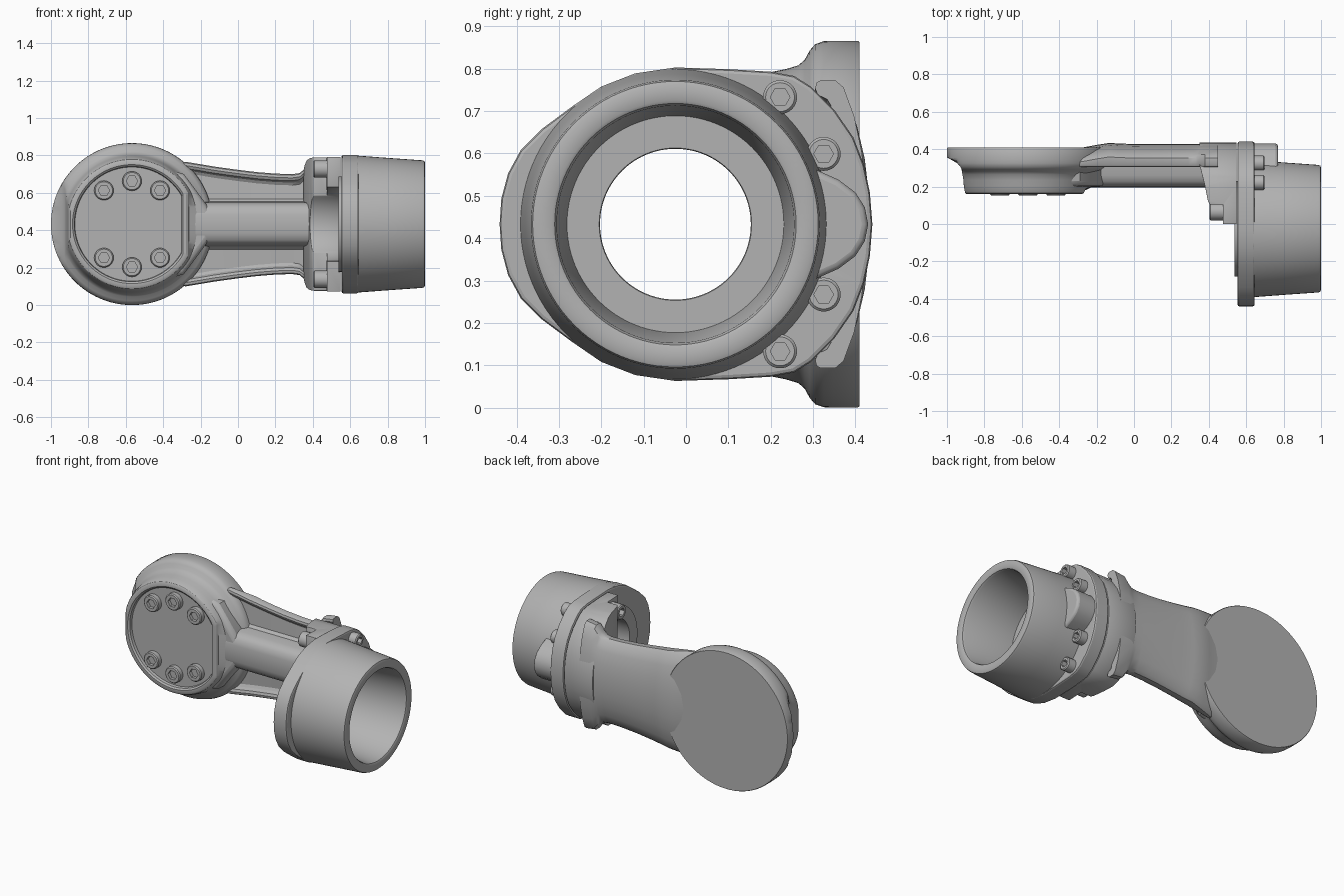
import bpy, bmesh
from math import sin, cos, pi, radians
from mathutils import Vector

cube = bpy.data.objects.get("Cube")
if cube:
    bpy.data.objects.remove(cube)

grey = bpy.data.materials.new("cast_grey")
grey.use_nodes = True
grey.diffuse_color = (0.45, 0.45, 0.45, 1)
grey.node_tree.nodes["Principled BSDF"].inputs["Base Color"].default_value = grey.diffuse_color

MID = 0.433      # height of the symmetry plane
BORE_Y = -0.025  # axis of the tube
HEAD_X = -0.567  # axis of the round head


def activate(ob):
    bpy.ops.object.select_all(action='DESELECT')
    ob.select_set(True)
    bpy.context.view_layer.objects.active = ob


def smooth(ob, angle=32):
    activate(ob)
    bpy.ops.object.shade_smooth_by_angle(angle=radians(angle))


def loft(name, rings, closed=False):
    """Skin equal-length rings; cap the ends, or join last to first."""
    bm = bmesh.new()
    loops = [[bm.verts.new(p) for p in ring] for ring in rings]
    n = len(loops[0])
    pairs = list(zip(loops, loops[1:])) + ([(loops[-1], loops[0])] if closed else [])
    for a, b in pairs:
        for i in range(n):
            j = (i + 1) % n
            bm.faces.new((a[i], a[j], b[j], b[i]))
    if not closed:
        bm.faces.new(loops[0])
        bm.faces.new(loops[-1])
    bmesh.ops.recalc_face_normals(bm, faces=bm.faces)
    me = bpy.data.meshes.new(name)
    bm.to_mesh(me)
    bm.free()
    me.materials.append(grey)
    ob = bpy.data.objects.new(name, me)
    bpy.context.collection.objects.link(ob)
    smooth(ob)
    return ob


def mirrored(half):
    """Close a half outline whose ends lie on the symmetry plane."""
    return half + [(a, -u) for a, u in reversed(half[1:-1])]


def plate_x(name, outline, x0, x1):
    return loft(name, [[(x, y, MID + u) for y, u in outline] for x in (x0, x1)])


def boolean(ob, cutter, operation):
    activate(ob)
    mod = ob.modifiers.new("cut", 'BOOLEAN')
    mod.object, mod.operation, mod.solver = cutter, operation, 'EXACT'
    bpy.ops.object.modifier_apply(modifier=mod.name)
    bpy.data.objects.remove(cutter)


def bevel(ob, width, segments=3):
    activate(ob)
    mod = ob.modifiers.new("soft", 'BEVEL')
    mod.width, mod.segments, mod.limit_method = width, segments, 'ANGLE'
    mod.angle_limit = radians(40)
    bpy.ops.object.modifier_apply(modifier=mod.name)
    smooth(ob, 40)


def lathe_x(name, profile, n=96):
    rings = [[(x, BORE_Y + r * cos(2 * pi * i / n), MID + r * sin(2 * pi * i / n))
              for i in range(n)] for x, r in profile]
    return loft(name, rings, closed=True)


def bore_cutter(radius):
    circle = [(BORE_Y + radius * cos(i * pi / 32), radius * sin(i * pi / 32)) for i in range(64)]
    return plate_x("bore_cutter", circle, 0.2, 0.9)


def socket_bolt(name, seat, direction, radius, height):
    """Cap screw with a hexagonal socket."""
    d = Vector(direction)
    up = Vector((0, 0, 1))
    side = up.cross(d)

    def ring(r, h, hexagon=False):
        pts = []
        for i in range(36):
            a = 2 * pi * i / 36
            k = cos(pi / 6) / cos(a % (pi / 3) - pi / 6) if hexagon else 1
            pts.append(Vector(seat) + d * h + (side * cos(a) + up * sin(a)) * r * k)
        return pts
    loft(name, [ring(radius, -0.01), ring(radius, height - 0.006), ring(radius - 0.006, height),
                ring(radius * 0.58, height, True), ring(radius * 0.58, height * 0.4, True)])


# Round head: turned body with a flat on the outer side and a recessed cover
head = [  # radius, y, lowest x, highest x
    (0.430, 0.41, -1, 0), (0.433, 0.405, -1, 0), (0.433, 0.355, -1, 0),
    (0.433, 0.348, -0.985, 0), (0.432, 0.325, -0.945, 0), (0.425, 0.305, -0.928, 0),
    (0.410, 0.292, -0.922, 0), (0.388, 0.28, -0.92, 0), (0.375, 0.265, -0.917, 0),
    (0.366, 0.235, -0.912, 0), (0.360, 0.205, -0.91, 0), (0.353, 0.18, -0.906, -0.262),
    (0.346, 0.166, -0.902, -0.268), (0.336, 0.16, -0.896, -0.277), (0.318, 0.16, -0.885, -0.293),
    (0.308, 0.168, -0.878, -0.3), (0.305, 0.185, -0.875, -0.303)]
N = 120
loft("round_head", [[(min(max(HEAD_X + r * cos(2 * pi * i / N), lo), hi), y,
                      MID + r * sin(2 * pi * i / N)) for i in range(N)] for r, y, lo, hi in head])

# Six cover bolts
for dx, dz in ((-0.15, 0.18), (0, 0.23), (0.15, 0.18)):
    for s in (1, -1):
        socket_bolt("cover_bolt", (HEAD_X + dx, 0.185, MID + s * dz), (0, -1, 0), 0.052, 0.033)

# Pointed neck leading from the head into the arm rib
neck = mirrored([(-0.4, 0), (-0.4, 0.3), (-0.29, 0.268), (-0.15, 0.08), (-0.14, 0)])
bevel(loft("neck", [[(x, y, MID + u) for x, u in neck] for y in (0.2, 0.36)]), 0.03)

# Arm: domed back, raised centre rib and thin edge flanges
arm_rings = []
for x, h, back in ((-0.42, 0.30, 0.40), (-0.28, 0.333, 0.408), (-0.2, 0.32, 0.423),
                   (-0.13, 0.308, 0.434), (-0.08, 0.301, 0.43), (0, 0.29, 0.428),
                   (0.1, 0.278, 0.427), (0.2, 0.27, 0.427), (0.29, 0.267, 0.427),
                   (0.33, 0.273, 0.427), (0.35, 0.29, 0.427), (0.38, 0.33, 0.427), (0.45, 0.34, 0.427)):
    half = [(0.195, 0), (0.197, 0.05), (0.207, 0.085), (0.228, 0.105), (0.26, 0.115),
            (0.32, 0.12), (0.337, 0.135), (0.342, h - 0.06), (0.333, h - 0.045),
            (0.312, h - 0.035), (0.305, h - 0.02), (0.308, h - 0.006), (0.318, h),
            (back - 0.075, h), (back - 0.055, 0.95 * h), (back - 0.03, 0.75 * h),
            (back - 0.012, 0.5 * h), (back - 0.003, 0.25 * h), (back, 0)]
    arm_rings.append([(x, y, MID + u) for y, u in mirrored(half)])
loft("arm", arm_rings)

# Shared outline of the bolted joint
joint_half = [(-0.44, 0), (-0.436, 0.06), (-0.42, 0.12), (-0.39, 0.175), (-0.34, 0.225),
              (-0.27, 0.277), (-0.2, 0.325), (-0.12, 0.356), (-0.025, 0.37), (0.1, 0.366),
              (0.2, 0.36), (0.255, 0.35), (0.295, 0.325), (0.35, 0.27), (0.395, 0.205),
              (0.42, 0.14), (0.434, 0.075), (0.44, 0)]
joint = mirrored(joint_half)

# Arm bracket: curved foot trimmed to the joint outline, opened around the bore
foot = [(0.35, 0.45), (0.35, 0.32), (0.362, 0.27), (0.38, 0.2), (0.395, 0.125), (0.405, 0.105),
        (0.475, 0.105), (0.475, 0), (0.548, 0), (0.548, 0.45)]
bracket = loft("arm_bracket", [[(x, y, MID + u) for x, y in foot] for u in (-0.4, 0.4)])
trim = plate_x("trim_cutter", [(y * 0.99, u * 0.975) for y, u in joint], 0.2, 0.7)
boolean(bracket, trim, 'INTERSECT')
boolean(bracket, bore_cutter(0.2), 'DIFFERENCE')
bevel(bracket, 0.01, 2)

# Tube flange
flange = plate_x("tube_flange", joint, 0.553, 0.645)
boolean(flange, bore_cutter(0.2), 'DIFFERENCE')
bevel(flange, 0.01, 2)

# Tapered tube with stepped bore
lathe_x("tube", [(0.56, 0.366), (0.64, 0.366), (0.8, 0.354), (0.985, 0.341), (0.996, 0.337),
                 (1.0, 0.327), (1.0, 0.292), (0.996, 0.285), (0.985, 0.28), (0.66, 0.256),
                 (0.66, 0.18), (0.655, 0.178), (0.536, 0.178), (0.536, 0.255), (0.56, 0.255)])

# Central lug between the tube bolts, kept outside the bore
lug = mirrored([(0.28, 0), (0.28, 0.14), (0.315, 0.125), (0.36, 0.105), (0.4, 0.075), (0.422, 0.04), (0.43, 0)])
bevel(plate_x("flange_lug", lug, 0.62, 0.77), 0.015)

# Joint bolts on both sides
for s in (1, -1):
    socket_bolt("flange_bolt", (0.645, 0.222, MID + s * 0.3), (1, 0, 0), 0.04, 0.053)
    socket_bolt("flange_bolt", (0.645, 0.325, MID + s * 0.166), (1, 0, 0), 0.04, 0.053)
    socket_bolt("bracket_bolt", (0.475, 0.066, MID + s * 0.295), (-1, 0, 0), 0.046, 0.072)
